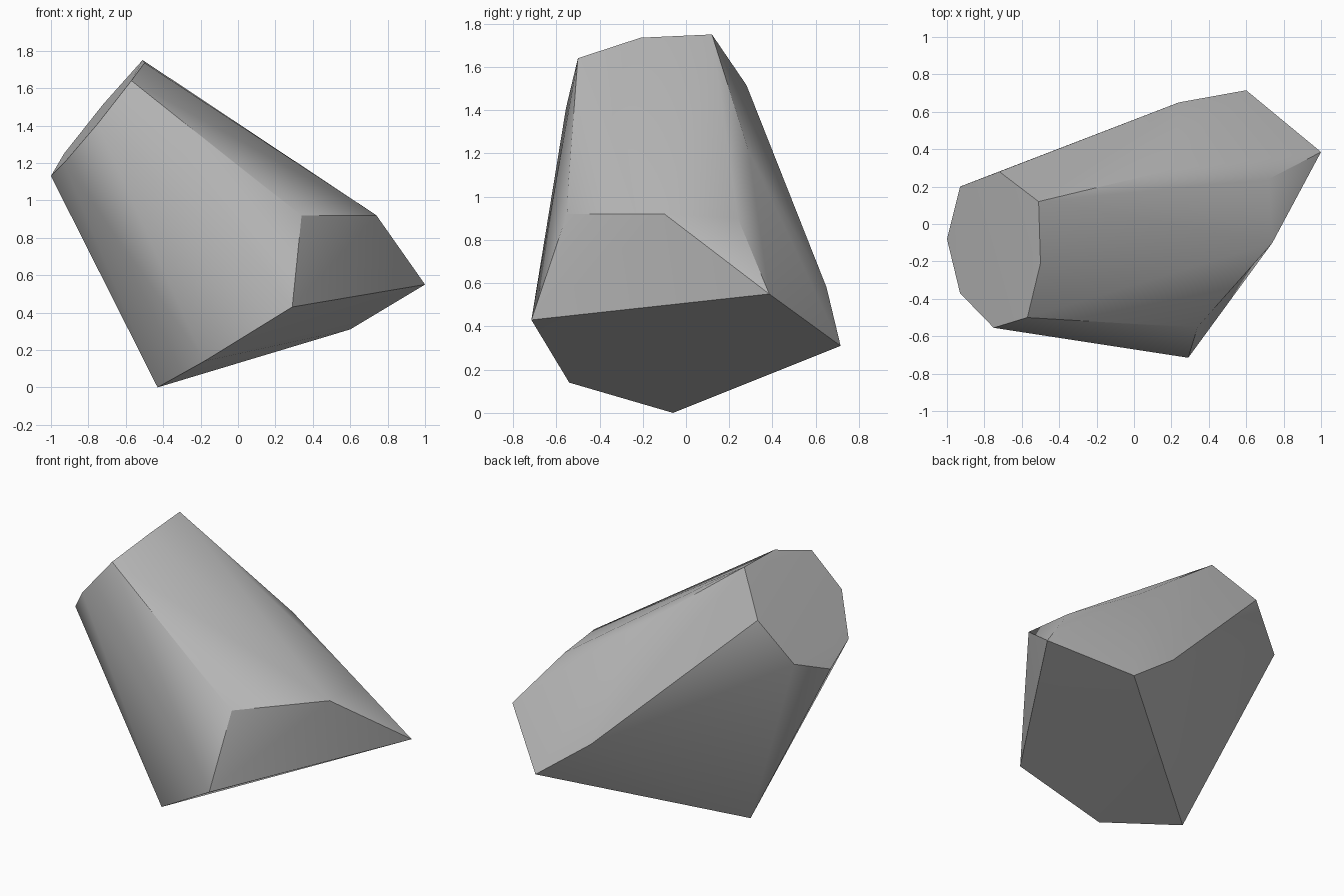
import bpy
import bmesh
from math import radians

default_cube = bpy.data.objects.get("Cube")
if default_cube:
    bpy.data.objects.remove(default_cube, do_unlink=True)


def make_material(name, colour):
    material = bpy.data.materials.new(name)
    material.use_nodes = True
    material.diffuse_color = colour
    shader = material.node_tree.nodes["Principled BSDF"]
    shader.inputs["Base Color"].default_value = colour
    return material


def make_hull(name, corners, material):
    """Wrap a faceted stone skin tightly around its corner points."""
    mesh = bpy.data.meshes.new(name)
    bm = bmesh.new()
    for corner in corners:
        bm.verts.new(corner)
    result = bmesh.ops.convex_hull(bm, input=bm.verts[:])
    unused = [v for v in bm.verts if not v.link_faces]
    bmesh.ops.delete(bm, geom=unused, context="VERTS")
    bmesh.ops.recalc_face_normals(bm, faces=bm.faces[:])
    bm.to_mesh(mesh)
    bm.free()
    mesh.materials.append(material)
    stone = bpy.data.objects.new(name, mesh)
    bpy.context.collection.objects.link(stone)
    return stone


# Small eight-sided end, tilted up to the right
small_end = [
    (-.51, .12, 1.75), (-.5, -.21, 1.735), (-.57, -.5, 1.64), (-.75, -.555, 1.41),
    (-.93, -.37, 1.2), (-1, -.08, 1.13), (-.93, .2, 1.25), (-.72, .28, 1.515),
]

# Ridges and shoulders along the body
shoulders = [
    (.17, -.545, 1.05), (.34, -.55, .92), (.74, -.1, .92),
    (.72, .24, .9), (.2, .29, 1.21), (.24, .65, .58),
]

# Broad five-sided base
broad_end = [
    (-.43, -.06, 0), (-.18, -.54, .14), (.29, -.715, .43),
    (1, .385, .55), (.6, .715, .31),
]

grey = make_material("stone grey", (.5, .5, .5, 1))
rock = make_hull("rock", small_end + shoulders + broad_end, grey)

# Soften shallow facets and keep the strong ridges crisp
bpy.ops.object.select_all(action="DESELECT")
rock.select_set(True)
bpy.context.view_layer.objects.active = rock
bpy.ops.object.shade_smooth_by_angle(angle=radians(30))
